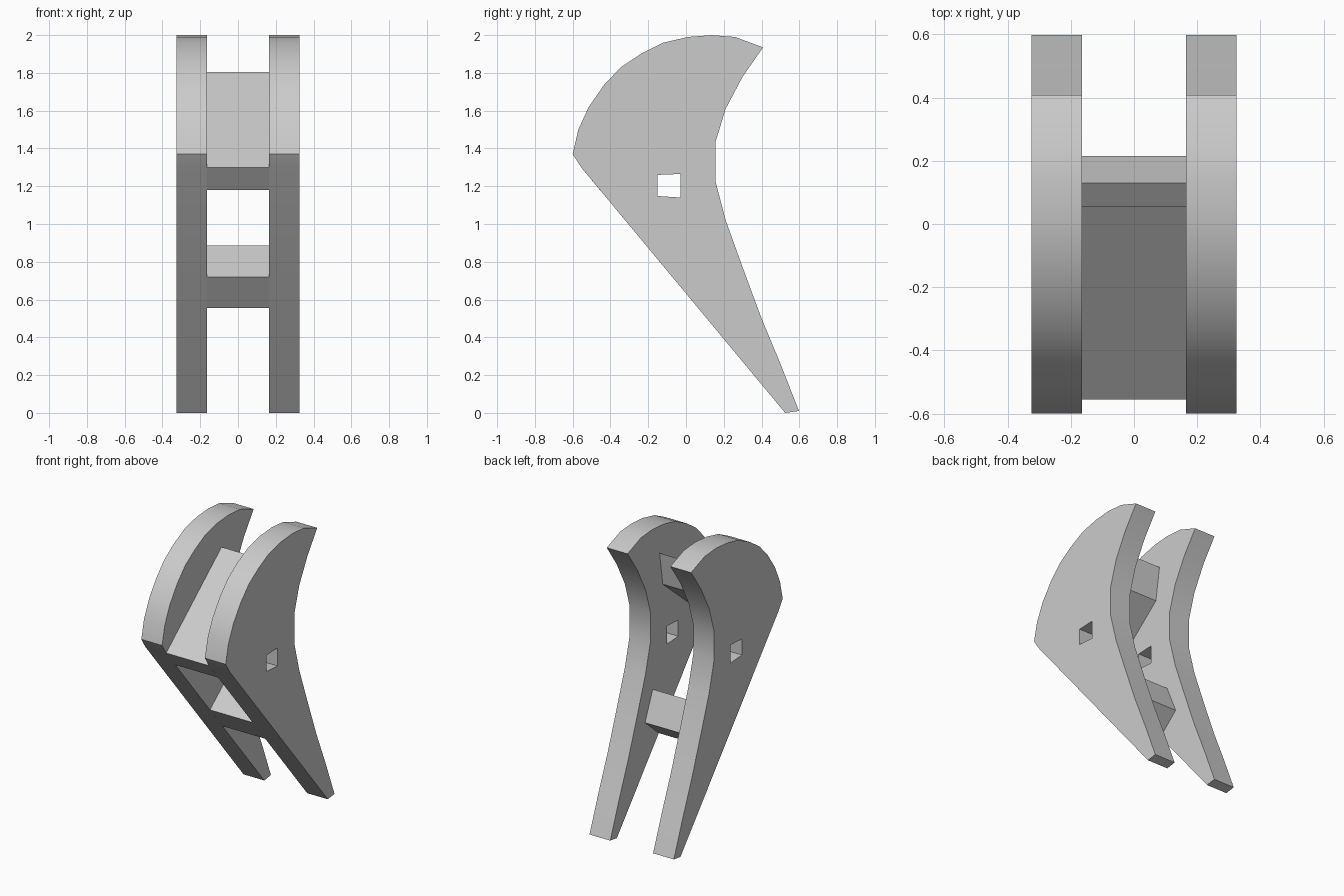
import bpy
import bmesh

default = bpy.data.objects.get("Cube")
if default:
    bpy.data.objects.remove(default, do_unlink=True)

grey = bpy.data.materials.new("light_grey")
grey.use_nodes = True
grey.diffuse_color = (0.6, 0.6, 0.6, 1)
grey.node_tree.nodes["Principled BSDF"].inputs["Base Color"].default_value = (0.6, 0.6, 0.6, 1)

INNER, OUTER = 0.165, 0.325


def prism(name, profile, x0, x1):
    """Extrude a (y, z) profile along x."""
    bm = bmesh.new()
    face = bm.faces.new([bm.verts.new((x0, y, z)) for y, z in profile])
    side = bmesh.ops.extrude_face_region(bm, geom=[face])["geom"]
    moved = [v for v in side if isinstance(v, bmesh.types.BMVert)]
    bmesh.ops.translate(bm, verts=moved, vec=(x1 - x0, 0, 0))
    bmesh.ops.recalc_face_normals(bm, faces=bm.faces)
    mesh = bpy.data.meshes.new(name)
    bm.to_mesh(mesh)
    bm.free()
    mesh.materials.append(grey)
    obj = bpy.data.objects.new(name, mesh)
    bpy.context.collection.objects.link(obj)
    return obj


def activate(obj):
    bpy.ops.object.select_all(action="DESELECT")
    obj.select_set(True)
    bpy.context.view_layer.objects.active = obj


# Side plates: domed head, hooked back edge, straight tapering front edge
dome = [(-0.6, 1.37), (-0.57, 1.5), (-0.515, 1.62), (-0.435, 1.735), (-0.345, 1.83),
        (-0.24, 1.9), (-0.12, 1.96), (0.01, 1.99), (0.135, 2.0), (0.26, 1.99), (0.408, 1.935)]
back = [(0.3, 1.78), (0.21, 1.61), (0.155, 1.43), (0.155, 1.23), (0.21, 1.02),
        (0.3, 0.77), (0.4, 0.5), (0.5, 0.26)]
foot = [(0.598, 0.01), (0.525, 0.0), (-0.555, 1.3)]
plates = prism("side_plates", dome + back + foot, INNER, OUTER)

# Square axle hole
cutter = prism("axle_hole_cutter",
               [(-0.15, 1.26), (-0.028, 1.265), (-0.028, 1.14), (-0.15, 1.148)], 0.1, 0.4)
cutter.hide_render = True
activate(plates)
hole = plates.modifiers.new("axle_hole", "BOOLEAN")
hole.operation = "DIFFERENCE"
hole.solver = "EXACT"
hole.object = cutter
bpy.ops.object.modifier_apply(modifier=hole.name)
bpy.data.objects.remove(cutter, do_unlink=True)

bpy.ops.object.shade_smooth_by_angle()
mirror = plates.modifiers.new("mirror", "MIRROR")
mirror.use_axis[0] = True

# Cross braces square to the front edge, joining the two plates
prism("upper_brace", [(-0.555, 1.3), (0.055, 1.805), (0.02, 1.575), (-0.456, 1.18)], -INNER, INNER)
prism("lower_brace", [(-0.073, 0.72), (0.13, 0.885), (0.215, 0.685), (0.064, 0.555)], -INNER, INNER)
